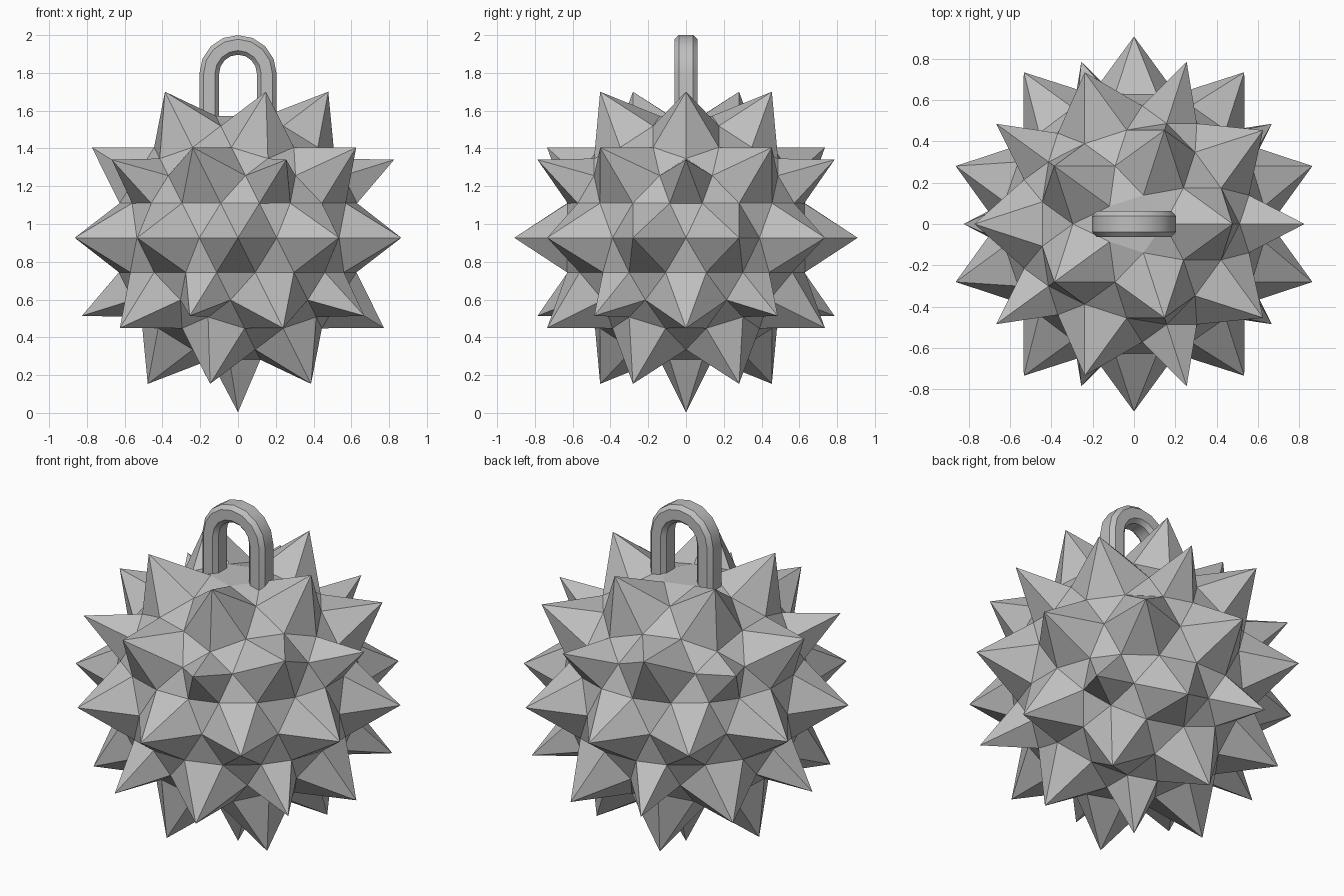
import bpy, bmesh, math
from mathutils import Vector

if "Cube" in bpy.data.objects:
    bpy.data.objects.remove(bpy.data.objects["Cube"])

CENTRE = Vector((0, 0, 0.927))
BASE_R = 0.662                    # radius of the spike base corners
HEX_TIP, PENT_TIP = 0.909, 0.924  # radius of the spike tips
PENT_ANGLE = math.radians(12.77)  # size of the five-sided spike bases

grey = bpy.data.materials.new("grey")
grey.diffuse_color = (0.52, 0.52, 0.52, 1)
grey.use_nodes = True
grey.node_tree.nodes["Principled BSDF"].inputs["Base Color"].default_value = grey.diffuse_color


def make_object(name, bm):
    bmesh.ops.recalc_face_normals(bm, faces=bm.faces)
    mesh = bpy.data.meshes.new(name)
    bm.to_mesh(mesh)
    bm.free()
    mesh.materials.append(grey)
    obj = bpy.data.objects.new(name, mesh)
    bpy.context.collection.objects.link(obj)
    return obj


# Spiked ball: one spike per vertex of a geodesic sphere, flat triangles between
guide = bmesh.new()
bmesh.ops.create_icosphere(guide, subdivisions=2, radius=1)
bm = bmesh.new()
corner = {}
for e in guide.edges:
    a, b = sorted(e.verts, key=lambda v: len(v.link_edges))
    pa, pb = a.co.normalized(), b.co.normalized()
    if len(a.link_edges) == 5:
        side = (pb - pa * pa.dot(pb)).normalized()
        p = pa * math.cos(PENT_ANGLE) + side * math.sin(PENT_ANGLE)
    else:
        p = (pa + pb).normalized()
    corner[e] = bm.verts.new(CENTRE + p * BASE_R)

for f in guide.faces:
    bm.faces.new([corner[e] for e in f.edges])

for v in guide.verts:
    n = v.co.normalized()
    u = n.orthogonal().normalized()
    w = n.cross(u)
    ring = sorted((corner[e] for e in v.link_edges),
                  key=lambda c: math.atan2((c.co - CENTRE).dot(w),
                                           (c.co - CENTRE).dot(u)))
    if n.z > 0.99:                # flat platform under the loop
        bm.faces.new(ring)
        continue
    tip = bm.verts.new(CENTRE + n * (PENT_TIP if len(ring) == 5 else HEX_TIP))
    for i, c in enumerate(ring):
        bm.faces.new((c, ring[(i + 1) % len(ring)], tip))
guide.free()
make_object("spiked_ball", bm)

# Hanging loop: eight-sided bar swept along two legs and a half circle
LOOP_R, LOOP_Z, LEG_END, STEPS = 0.152, 1.796, 1.47, 8
section = [(0.052, -0.038), (0.052, 0.038), (0.03, 0.062), (-0.03, 0.062),
           (-0.052, 0.038), (-0.052, -0.038), (-0.03, -0.062), (0.03, -0.062)]
stations = [(0, LEG_END)]
stations += [(math.pi * i / STEPS, LOOP_Z) for i in range(STEPS + 1)]
stations += [(math.pi, LEG_END)]
bm = bmesh.new()
rings = []
for ang, z in stations:
    rings.append([bm.verts.new(((LOOP_R + r) * math.cos(ang), y,
                                z + (LOOP_R + r) * math.sin(ang)))
                  for r, y in section])
for r0, r1 in zip(rings, rings[1:]):
    for i in range(8):
        j = (i + 1) % 8
        bm.faces.new((r0[i], r0[j], r1[j], r1[i]))
bm.faces.new(rings[0])
bm.faces.new(rings[-1])
loop = make_object("hanging_loop", bm)
bpy.context.view_layer.objects.active = loop
loop.select_set(True)
bpy.ops.object.shade_smooth_by_angle(angle=math.radians(35))
